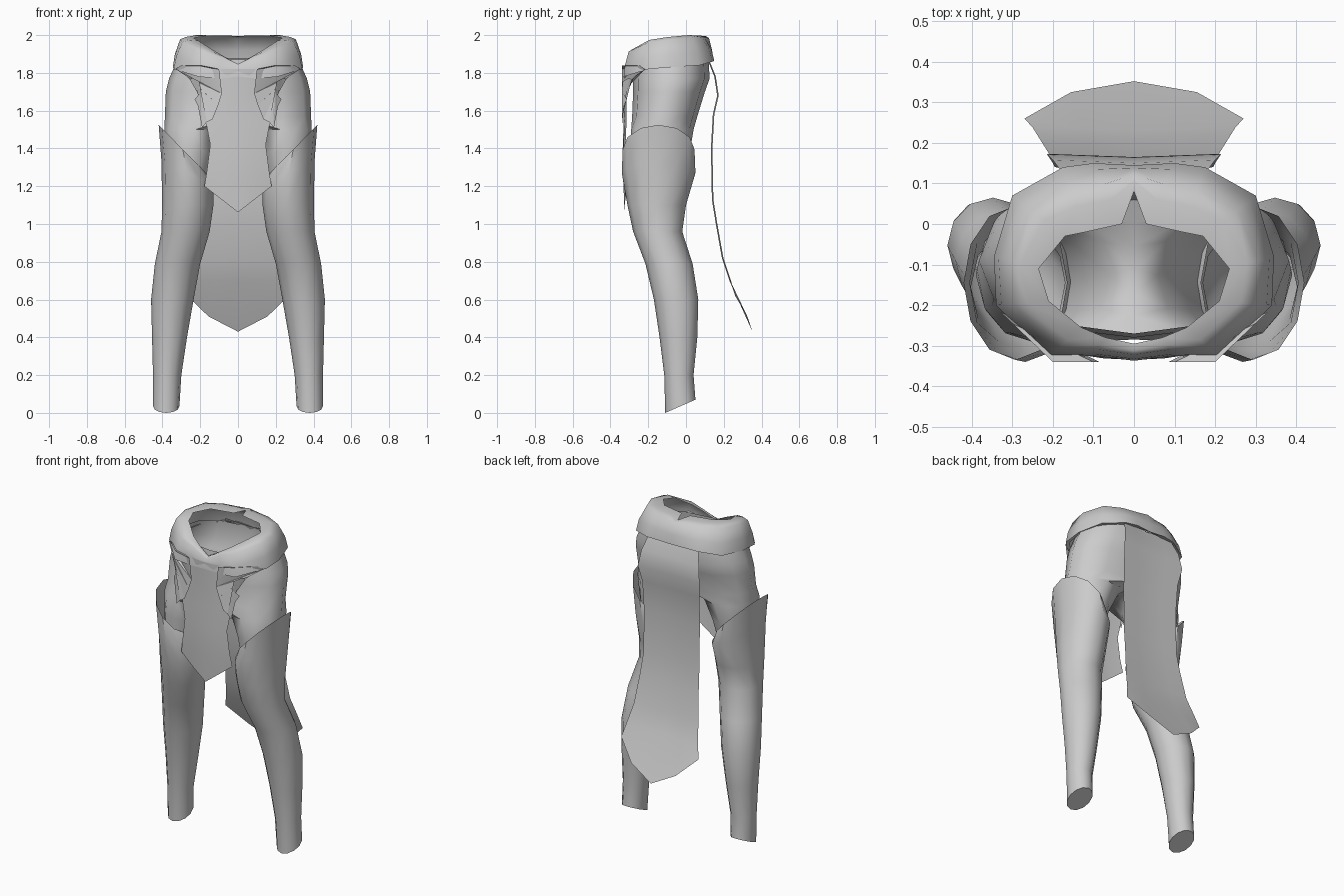
import bpy, bmesh, math

if "Cube" in bpy.data.objects:
    bpy.data.objects.remove(bpy.data.objects["Cube"])

grey = bpy.data.materials.new("plain grey")
grey.diffuse_color = (0.6, 0.6, 0.6, 1)
grey.use_nodes = True
grey.node_tree.nodes["Principled BSDF"].inputs["Base Color"].default_value = grey.diffuse_color


def lerp(a, b, t):
    return a + (b - a) * t


def finish(bm, name, angle=50):
    """Turn a right-hand half into a mirrored, smooth-shaded object."""
    seam = [f for f in bm.faces if all(abs(v.co.x) < 1e-5 for v in f.verts)]
    bmesh.ops.delete(bm, geom=seam, context='FACES')
    bmesh.ops.recalc_face_normals(bm, faces=bm.faces)
    mesh = bpy.data.meshes.new(name)
    bm.to_mesh(mesh)
    bm.free()
    mesh.materials.append(grey)
    obj = bpy.data.objects.new(name, mesh)
    bpy.context.collection.objects.link(obj)
    bpy.ops.object.select_all(action='DESELECT')
    obj.select_set(True)
    bpy.context.view_layer.objects.active = obj
    bpy.ops.object.shade_smooth_by_angle(angle=math.radians(angle))
    mod = obj.modifiers.new("mirror", 'MIRROR')
    mod.merge_threshold = 0.0005
    return obj


def grid(rows, name, closed=False, cap=False, angle=50):
    """Skin a list of point rows."""
    bm = bmesh.new()
    vs = [[bm.verts.new(p) for p in row] for row in rows]
    n = len(rows[0])
    for a, b in zip(vs, vs[1:]):
        for i in range(n if closed else n - 1):
            j = (i + 1) % n
            bm.faces.new((a[i], a[j], b[j], b[i]))
    if cap:
        bm.faces.new(vs[0])
    return finish(bm, name, angle)


def ring(x0, x1, y0, y1, zfun, n=12):
    """Rounded leg section; zfun gets (cos, sin) of the angle."""
    pts = []
    for i in range(n):
        t = 2 * math.pi * i / n - math.pi / 2
        c, s = math.cos(t), math.sin(t)
        pts.append(((x0 + x1) / 2 + (x1 - x0) / 2 * c,
                    (y0 + y1) / 2 + (y1 - y0) / 2 * s, zfun(c, s)))
    return pts


def hip_ring(x1, y0, y1, z):
    """Half hip section: outer curve plus points along the centre line."""
    pts = []
    for i in range(7):
        t = math.pi * i / 6 - math.pi / 2
        x = 0 if i in (0, 6) else x1 * math.cos(t) ** 0.7
        pts.append((x, (y0 + y1) / 2 + (y1 - y0) / 2 * math.sin(t), z))
    pts += [(0, lerp(y1, y0, i / 6), z) for i in range(1, 6)]
    return pts


# Tall boots: inner x, outer x, front y, back y, height, sideways tilt, rear tilt
boot = [(.31, .45, -.11, .05, .035, 0, .035), (.30, .45, -.115, .04, .2, 0, 0),
        (.27, .455, -.14, .06, .4, 0, 0), (.235, .46, -.17, .065, .6, 0, 0),
        (.2, .44, -.215, .035, .79, 0, 0), (.15, .405, -.28, -.02, .96, 0, 0),
        (.13, .402, -.31, 0, 1.1, 0, 0), (.13, .405, -.34, .05, 1.27, .06, 0),
        (.165, .42, -.335, .045, 1.395, .13, 0)]
grid([ring(*r[:4], lambda c, s, r=r: r[4] + r[5] * c + r[6] * s) for r in boot],
     "tall_boots", closed=True, cap=True)

# Trousers: thighs that join into the hips
thighs = [(.17, .37, -.28, -.01, 1.2), (.12, .383, -.29, .02, 1.38),
          (.06, .39, -.29, .04, 1.5)]
hips = [(.387, -.285, .06, 1.57), (.382, -.28, .1, 1.7),
        (.365, -.28, .125, 1.77), (.32, -.27, .12, 1.87)]
grid([ring(*t[:4], lambda c, s, t=t: t[4]) for t in thighs] +
     [hip_ring(*h) for h in hips], "trousers", closed=True)

# Thick rolled waistband, from the back centre round to the front centre
outer = [(0, .145), (.1, .15), (.175, .14), (.3, .07), (.345, -.08),
         (.34, -.2), (.21, -.33), (.1, -.325), (0, -.337)]
hole = [(0, .08), (.03, 0), (.12, -.02), (.17, -.03), (.235, -.11),
        (.21, -.19), (.13, -.255), (.07, -.28), (0, -.295)]
low = [1.86, 1.865, 1.86, 1.84, 1.83, 1.82, 1.78, 1.77, 1.78]
high = [1.99, 1.995, 1.995, 1.995, 1.985, 1.97, 1.92, 1.885, 1.845]
band = []
for inward, rise in [(.2, .05), (0, 0), (.1, .45), (.35, .95), (.6, 1.03), (1, 1)]:
    band.append([(lerp(o[0], h[0], inward), lerp(o[1], h[1], inward),
                  lerp(a, b, rise))
                 for o, h, a, b in zip(outer, hole, low, high)])
grid(band, "waistband")

# Front cloth: half width, centre y, edge height, centre height
front = [(.11, -.333, 1.82, 1.82), (.13, -.33, 1.68, 1.68),
         (.17, -.33, 1.54, 1.54), (.147, -.335, 1.42, 1.40),
         (.165, -.333, 1.28, 1.24), (.178, -.325, 1.2, 1.062)]
grid([[(w * t, y + .015 * t * t, lerp(zc, ze, t)) for t in (0, .5, 1)]
      for w, y, ze, zc in front], "front_cloth")

# Long back cloth, flaring away from the legs
back = [(.17, .11, 1.88), (.2, .15, 1.78), (.215, .165, 1.68), (.2, .142, 1.58),
        (.195, .132, 1.4), (.195, .137, 1.13), (.205, .158, 1.0),
        (.225, .19, .82), (.25, .23, .7)]
cloth = [[(w * t, y + .008 * t, z) for t in (0, .5, 1)] for w, y, z in back]
cloth.append([(0, .352, .43), (.155, .325, .51), (.27, .26, .62)])
grid(cloth, "back_cloth")

# Ragged flaps hanging from the waistband beside the front cloth
ragged = [(.1, 1.82), (.2, 1.84), (.3, 1.84), (.33, 1.82), (.27, 1.78),
          (.255, 1.765), (.24, 1.773), (.205, 1.755), (.195, 1.70), (.23, 1.66),
          (.212, 1.625), (.185, 1.61), (.19, 1.51), (.165, 1.54), (.135, 1.555),
          (.105, 1.63), (.085, 1.69)]
bm = bmesh.new()
face = bm.faces.new([bm.verts.new((x, -.34 + max(0, x - .2) * .95, z))
                     for x, z in ragged])
bmesh.ops.triangulate(bm, faces=[face])
finish(bm, "ragged_flaps")
